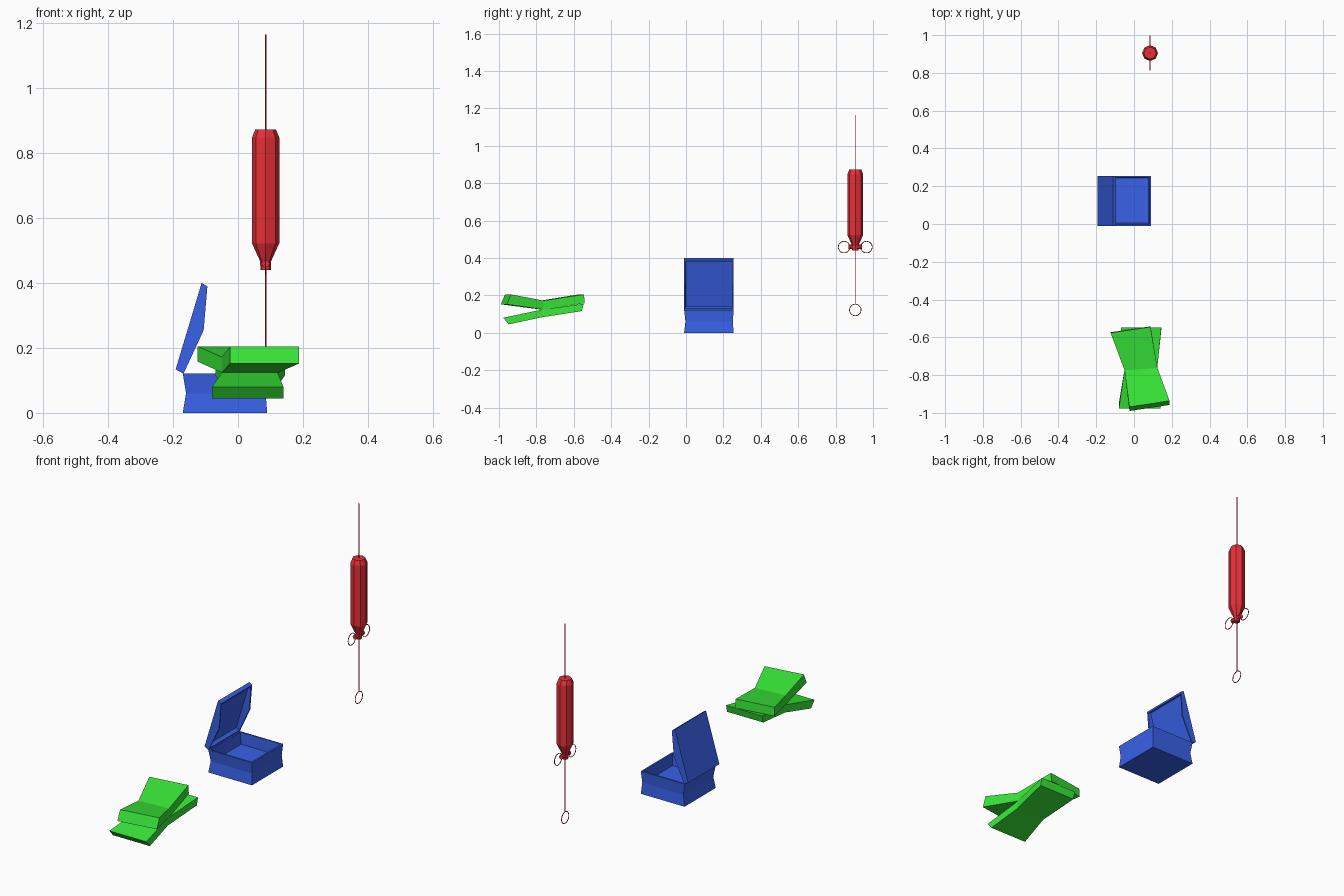
import bpy, bmesh, math
from mathutils import Vector

if "Cube" in bpy.data.objects:
    bpy.data.objects.remove(bpy.data.objects["Cube"])


def material(name, col):
    m = bpy.data.materials.new(name)
    m.diffuse_color = (*col, 1)
    m.use_nodes = True
    m.node_tree.nodes["Principled BSDF"].inputs["Base Color"].default_value = m.diffuse_color
    return m


RED = material("red", (0.8, 0.03, 0.04))
BLUE = material("blue", (0.04, 0.12, 0.8))
GREEN = material("green", (0.04, 0.8, 0.04))


def loft(name, loops, mat):
    """Skin a list of equal-sized point loops and cap both ends."""
    bm = bmesh.new()
    rings = [[bm.verts.new(p) for p in loop] for loop in loops]
    n = len(rings[0])
    for a, b in zip(rings, rings[1:]):
        for i in range(n):
            j = (i + 1) % n
            bm.faces.new((a[i], a[j], b[j], b[i]))
    bm.faces.new(rings[0][::-1])
    bm.faces.new(rings[-1])
    bmesh.ops.recalc_face_normals(bm, faces=bm.faces)
    me = bpy.data.meshes.new(name)
    bm.to_mesh(me)
    bm.free()
    me.materials.append(mat)
    ob = bpy.data.objects.new(name, me)
    bpy.context.collection.objects.link(ob)
    return ob


def rect(x0, x1, y0, y1, z):
    return [(x0, y0, z), (x1, y0, z), (x1, y1, z), (x0, y1, z)]


# Open box: waisted outer walls, thin rim, sunken floor
loft("box_base", [
    rect(-0.17, 0.09, -0.01, 0.255, 0),
    rect(-0.16, 0.085, -0.003, 0.25, 0.06),
    rect(-0.17, 0.09, -0.01, 0.255, 0.122),
    rect(-0.16, 0.081, -0.002, 0.247, 0.122),
    rect(-0.152, 0.076, 0.004, 0.243, 0.06)], BLUE)

# Hinged lid: leaning shallow tray whose side walls are deepest halfway up
HINGE = Vector((-0.192, 0, 0.134))
ALONG = Vector((0.288, 0, 0.957))
INWARD = Vector((0.957, 0, -0.288))


def lid_loop(us, ns, y0, y1):
    side = [HINGE + ALONG * u + INWARD * n for u, n in zip(us, ns)]
    return ([p + Vector((0, y0, 0)) for p in side]
            + [p + Vector((0, y1, 0)) for p in reversed(side)])


loft("box_lid", [
    lid_loop((0, 0.14, 0.278), (0, 0, 0), -0.01, 0.255),
    lid_loop((-0.006, 0.14, 0.273), (0.027, 0.048, 0.02), -0.01, 0.255),
    lid_loop((0.004, 0.14, 0.264), (0.027, 0.048, 0.02), -0.002, 0.247),
    lid_loop((0.01, 0.14, 0.262), (0.008, 0.008, 0.008), 0.0, 0.245)], BLUE)


# Two stacked bent slabs, narrower at the middle bend
def section(left, right, top, bottom, shift=0.0):
    """Cross-section; left/right are (x, y), shift moves the lower edge in y."""
    return [(*left, top), (*right, top),
            (right[0], right[1] + shift, bottom), (left[0], left[1] + shift, bottom)]


loft("lower_slab", [
    section((-0.08, -0.978), (0.14, -0.978), 0.08, 0.045, 0.03),
    section((-0.05, -0.77), (0.122, -0.77), 0.124, 0.083),
    section((-0.07, -0.547), (0.145, -0.547), 0.155, 0.116, -0.01)], GREEN)
loft("upper_slab", [
    section((-0.024, -0.968), (0.188, -0.936), 0.205, 0.152, -0.022),
    section((-0.05, -0.775), (0.124, -0.762), 0.172, 0.124),
    section((-0.124, -0.576), (0.087, -0.545), 0.205, 0.158, 0.003)], GREEN)

# Hanging octagonal canister
CX, CY = 0.085, 0.905


def octagon(r, z):
    return [(CX + r * math.cos(i * math.pi / 4), CY + r * math.sin(i * math.pi / 4), z)
            for i in range(8)]


loft("canister_body", [octagon(r, z) for r, z in (
    (0.016, 0.44), (0.017, 0.467), (0.042, 0.522), (0.042, 0.848), (0.032, 0.872))], RED)


# Crossbar and long thin cord
def rod(name, radius, length, loc, rot=(0, 0, 0)):
    bpy.ops.mesh.primitive_cylinder_add(vertices=8, radius=radius, depth=length,
                                        location=loc, rotation=rot)
    ob = bpy.context.object
    ob.name = name
    ob.data.materials.append(RED)


rod("crossbar", 0.012, 0.07, (CX, CY, 0.459), (math.pi / 2, 0, 0))
rod("cord", 0.0025, 1.013, (CX, CY, 0.6585))

# Pull rings: two beside the crossbar, one at the bottom of the cord
for name, dy, z in (("front_ring", -0.06, 0.458), ("back_ring", 0.06, 0.458),
                    ("bottom_ring", 0, 0.122)):
    bpy.ops.mesh.primitive_torus_add(major_radius=0.031, minor_radius=0.002,
                                     major_segments=20, minor_segments=6,
                                     location=(CX, CY + dy, z),
                                     rotation=(0, math.pi / 2, 0))
    ob = bpy.context.object
    ob.name = name
    ob.data.materials.append(RED)
